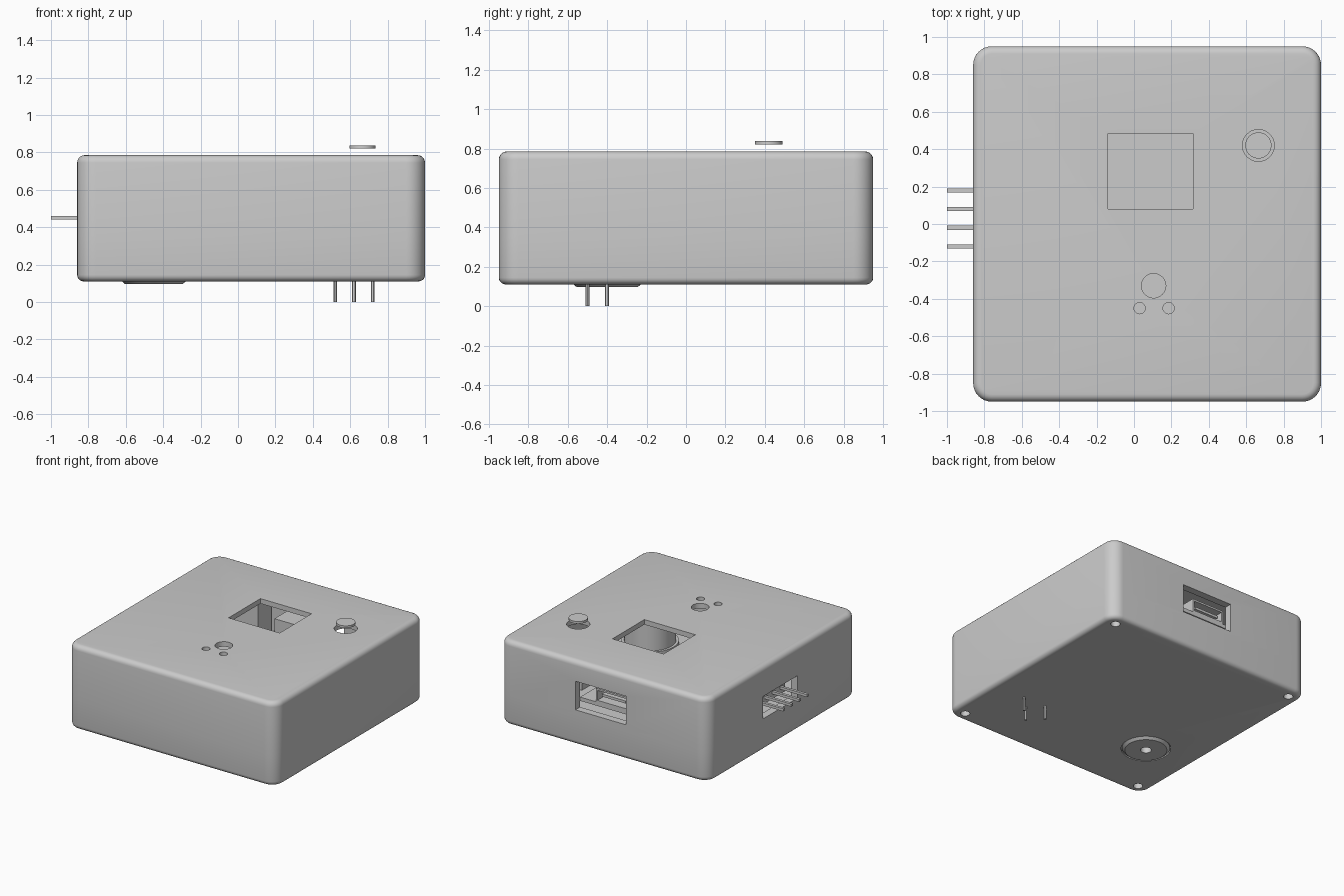
import bpy, bmesh, math
from mathutils import Matrix, Vector

old = bpy.data.objects.get("Cube")
if old:
    bpy.data.objects.remove(old, do_unlink=True)

grey = bpy.data.materials.new("plain_grey")
grey.use_nodes = True
colour = (0.6, 0.6, 0.6, 1)
grey.diffuse_color = colour
bsdf = next(n for n in grey.node_tree.nodes if n.type == "BSDF_PRINCIPLED")
bsdf.inputs["Base Color"].default_value = colour


def finish(bm, name):
    mesh = bpy.data.meshes.new(name)
    bm.to_mesh(mesh)
    bm.free()
    mesh.materials.append(grey)
    obj = bpy.data.objects.new(name, mesh)
    bpy.context.collection.objects.link(obj)
    return obj


def box(name, x, y, z, corner=0, rim=0, rim_z=None):
    """Box from ranges, with rounded upright edges and one rounded rim."""
    bm = bmesh.new()
    bmesh.ops.create_cube(bm, size=1)
    for v in bm.verts:
        v.co = Vector(r[0] if c < 0 else r[1] for c, r in zip(v.co, (x, y, z)))
    if corner:
        upright = [e for e in bm.edges if abs(e.verts[0].co.z - e.verts[1].co.z) > 0.01]
        bmesh.ops.bevel(bm, geom=upright, offset=corner, segments=8, profile=0.5, affect="EDGES")
    if rim:
        loop = [e for e in bm.edges if all(abs(v.co.z - rim_z) < 1e-4 for v in e.verts)]
        bmesh.ops.bevel(bm, geom=loop, offset=rim, segments=5, profile=0.5, affect="EDGES")
    bmesh.ops.recalc_face_normals(bm, faces=bm.faces)
    return finish(bm, name)


def cylinder(name, x, y, z, r, r_bottom=None, sides=40):
    bm = bmesh.new()
    bmesh.ops.create_cone(bm, cap_ends=True, segments=sides,
                          radius1=r if r_bottom is None else r_bottom, radius2=r,
                          depth=z[1] - z[0],
                          matrix=Matrix.Translation((x, y, (z[0] + z[1]) / 2)))
    return finish(bm, name)


def cut(obj, cutters):
    """Cut the shapes out of the object, then discard them."""
    for c in cutters:
        c.hide_render = True
        mod = obj.modifiers.new("cut", "BOOLEAN")
        mod.operation, mod.solver, mod.object = "DIFFERENCE", "EXACT", c
    bpy.context.view_layer.update()
    graph = bpy.context.evaluated_depsgraph_get()
    mesh = bpy.data.meshes.new_from_object(obj.evaluated_get(graph))
    obj.modifiers.clear()
    obj.data = mesh
    for c in cutters:
        bpy.data.objects.remove(c, do_unlink=True)


# Case: main sizes
X, Y = (-0.86, 1.0), (-0.95, 0.95)
BOTTOM, SEAM, TOP = 0.11, 0.35, 0.785
WALL, LID = 0.06, 0.04
IX, IY = (X[0] + WALL, X[1] - WALL), (Y[0] + WALL, Y[1] - WALL)
SCREWS = [(x, y) for x in (-0.76, 0.90) for y in (-0.86, 0.86)]
BUZZER = (-0.45, -0.40)
BUTTON = (0.665, 0.42)

# Upper shell with its window, indicator holes, button hole and side openings
upper = box("upper_shell", X, Y, (SEAM, TOP), 0.1, 0.04, TOP)
holes = [(0.105, -0.33, 0.065), (0.03, -0.45, 0.03), (0.185, -0.45, 0.03), (*BUTTON, 0.085)]
cut(upper, [
    box("cavity", IX, IY, (SEAM - 0.1, TOP - LID), 0.05),
    box("window", (-0.14, 0.315), (0.08, 0.485), (0.7, 0.9)),
    box("rear_port", (-0.13, 0.32), (0.8, 1.1), (0.39, 0.62)),
    box("side_port", (-1.1, -0.75), (-0.19, 0.25), (0.365, 0.545)),
] + [cylinder("hole", x, y, (0.7, 0.9), r) for x, y, r in holes])

# Lower shell with screw holes and buzzer hole
lower = box("lower_shell", X, Y, (BOTTOM, SEAM), 0.1, 0.035, BOTTOM)
cut(lower, [
    box("cavity", IX, IY, (BOTTOM + LID, SEAM + 0.1), 0.05),
    cylinder("buzzer_hole", *BUZZER, (0.0, 0.2), 0.183),
] + [cylinder("screw_hole", x, y, (0.0, 0.3), 0.035) for x, y in SCREWS])

# Hollow screw posts in the corners
for x, y in SCREWS:
    post = cylinder("screw_post", x, y, (BOTTOM + 0.03, 0.72), 0.065)
    cut(post, [cylinder("bore", x, y, (0.0, 0.5), 0.035)])

# Circuit board
box("circuit_board", (IX[0] + 0.02, IX[1] - 0.02), (IY[0] + 0.02, IY[1] - 0.02), (0.29, 0.32))

# Buzzer with a chamfered face and sound hole
buzzer = cylinder("buzzer_body", *BUZZER, (0.115, 0.29), 0.177)
face = cylinder("buzzer_face", *BUZZER, (0.097, 0.115), 0.177, 0.155)
for part in (buzzer, face):
    cut(part, [cylinder("sound_hole", *BUZZER, (0.0, 0.22), 0.04)])

# Sensor can and its three legs
cylinder("sensor_flange", 0.62, -0.43, (0.32, 0.345), 0.21)
cylinder("sensor_can", 0.62, -0.43, (0.345, 0.6), 0.19)
for x, y in ((0.52, -0.4), (0.62, -0.5), (0.72, -0.4)):
    cylinder("sensor_leg", x, y, (0.0, 0.3), 0.01, sides=12)

# Pin header on the side
box("header_block", (-0.76, -0.66), (-0.17, 0.23), (0.40, 0.50))
for i in range(4):
    y = 0.18 - 0.1 * i
    box("header_pin", (-1.0, -0.6), (y - 0.011, y + 0.011), (0.44, 0.461))

# Rear connector: hollow socket with a tongue, on a small board
socket = box("rear_socket", (-0.11, 0.18), (0.62, 0.89), (0.47, 0.58))
cut(socket, [box("mouth", (-0.095, 0.165), (0.68, 1.0), (0.485, 0.565))])
box("socket_tongue", (-0.07, 0.14), (0.66, 0.87), (0.515, 0.535))
box("socket_board", (-0.13, 0.32), (0.58, 0.89), (0.44, 0.47))
box("power_module", (-0.66, -0.31), (0.70, 0.87), (0.32, 0.62))

# Push button: switch under the lid and a cap above it
box("switch_base", (0.56, 0.77), (0.315, 0.525), (0.32, 0.5))
cylinder("switch_post", *BUTTON, (0.5, 0.72), 0.05)
cylinder("button_cap", *BUTTON, (0.82, 0.838), 0.07)

# Smooth curves, sharp corners
bpy.ops.object.select_all(action="DESELECT")
for obj in bpy.context.scene.objects:
    if obj.type == "MESH" and grey.name in obj.data.materials:
        obj.select_set(True)
        bpy.context.view_layer.objects.active = obj
bpy.ops.object.shade_smooth_by_angle(angle=math.radians(30))
